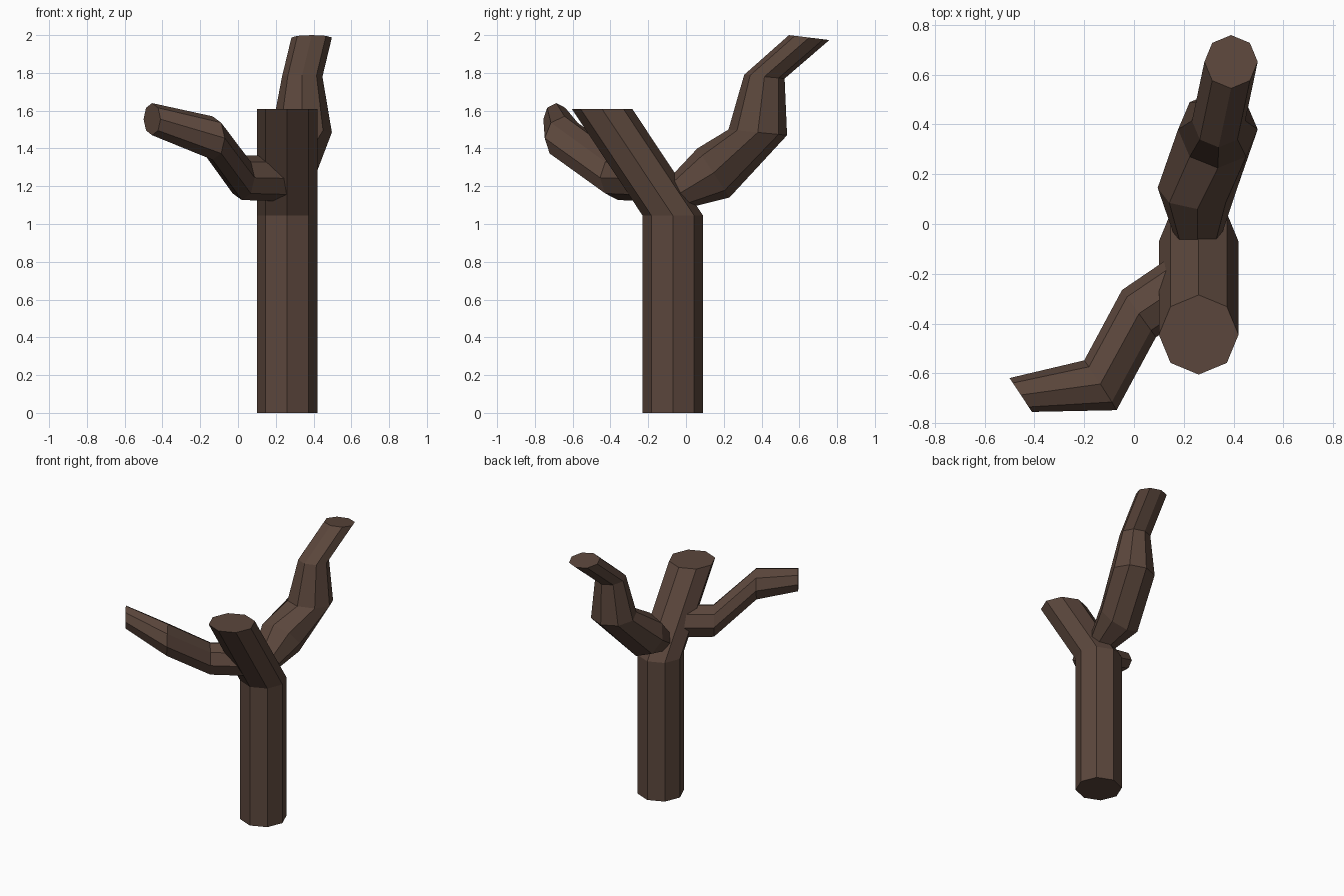
import bpy, bmesh, math
from mathutils import Vector

if "Cube" in bpy.data.objects:
    bpy.data.objects.remove(bpy.data.objects["Cube"])

bark = bpy.data.materials.new("bark")
bark.diffuse_color = (0.105, 0.062, 0.045, 1)
bark.use_nodes = True
bark.node_tree.nodes["Principled BSDF"].inputs["Base Color"].default_value = bark.diffuse_color


def limb(name, rings, sides=8):
    """Skin a tube through rings given as (centre, side axis, up axis)."""
    bm = bmesh.new()
    loops = []
    for c, a, b in rings:
        c, a, b = Vector(c), Vector(a), Vector(b)
        angles = [2 * math.pi * i / sides for i in range(sides)]
        loops.append([bm.verts.new(c + a * math.cos(t) + b * math.sin(t)) for t in angles])
    for lo, hi in zip(loops, loops[1:]):
        for i in range(sides):
            j = (i + 1) % sides
            bm.faces.new((lo[i], lo[j], hi[j], hi[i]))
    bm.faces.new(loops[0][::-1])
    bm.faces.new(loops[-1])
    bmesh.ops.recalc_face_normals(bm, faces=bm.faces)
    mesh = bpy.data.meshes.new(name)
    bm.to_mesh(mesh)
    bm.free()
    mesh.materials.append(bark)
    obj = bpy.data.objects.new(name, mesh)
    bpy.context.collection.objects.link(obj)
    return obj


# Trunk: upright, then leaning forward, all rings level
R = 0.16
limb("trunk", [((0.26, y, z), (R, 0, 0), (0, R, 0))
               for y, z in [(-0.07, 0), (-0.07, 1.045), (-0.445, 1.61)]])

# Back branch
limb("back_branch", [
    ((0.257, -0.12, 1.11), (0.07, 0, 0), (0, -0.05, 0.045)),
    ((0.255, 0.145, 1.27), (0.16, 0, 0), (0, -0.085, 0.13)),
    ((0.337, 0.38, 1.485), (0.16, 0, 0), (0, -0.155, 0.015)),
    ((0.34, 0.415, 1.78), (0.107, 0, 0), (0, -0.107, 0.01)),
    ((0.39, 0.652, 1.987), (0.107, 0, 0), (0, -0.107, 0.013)),
])

# Front left branch
limb("side_branch", [
    ((0.26, -0.20, 1.24), (-0.065, 0.10, 0), (0, 0, 0.12)),
    ((0.02, -0.36, 1.245), (-0.068, 0.095, 0), (0, 0, 0.118)),
    ((-0.135, -0.648, 1.455), (-0.065, 0.10, 0), (0, 0.005, 0.115)),
    ((-0.455, -0.687, 1.555), (-0.045, 0.068, 0), (0, 0, 0.085)),
])
